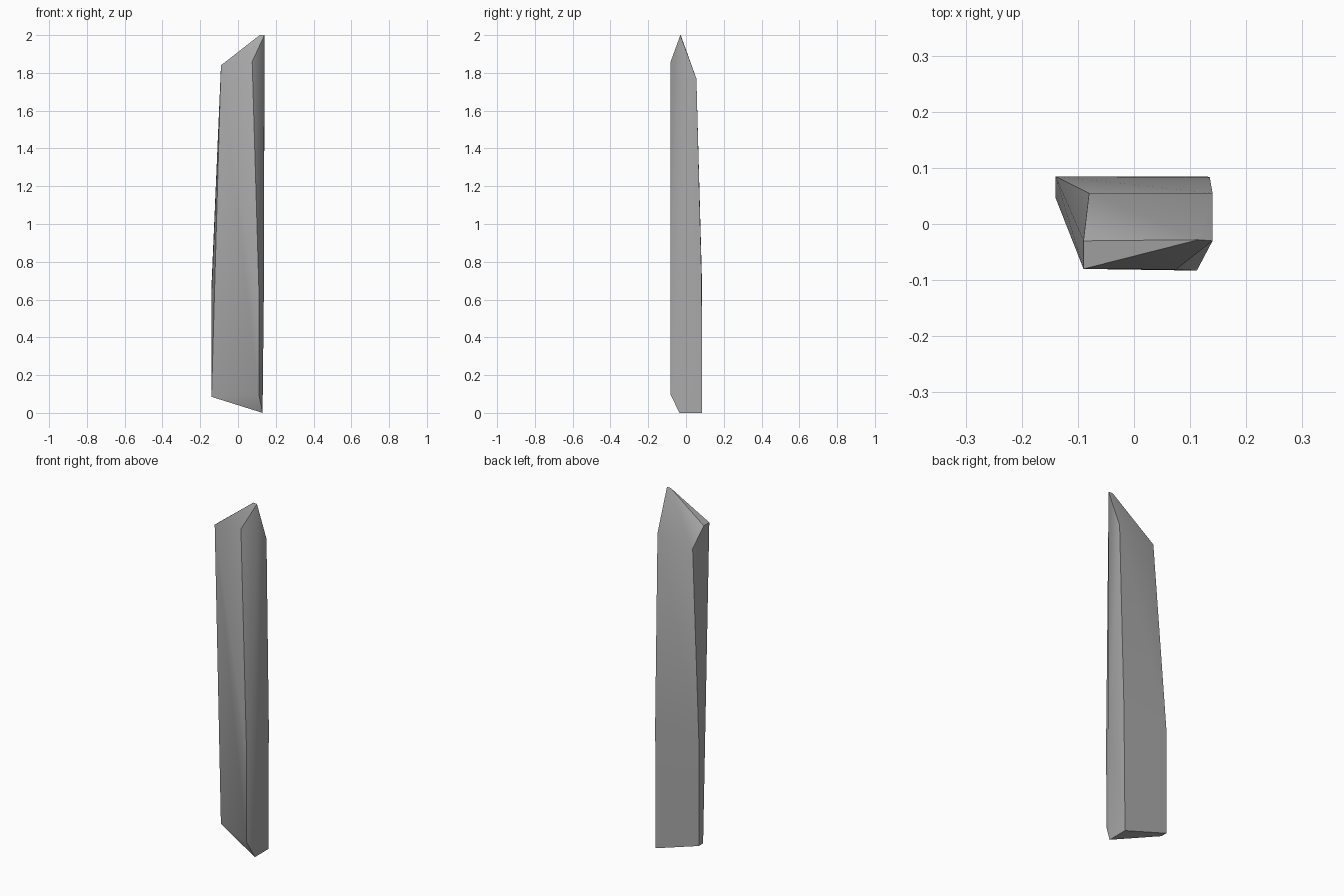
import bpy
import bmesh
import math

cube = bpy.data.objects.get("Cube")
if cube:
    bpy.data.objects.remove(cube, do_unlink=True)

# Stone material
stone = bpy.data.materials.new("grey_stone")
stone.use_nodes = True
grey = (0.4, 0.4, 0.4, 1.0)
stone.diffuse_color = grey
bsdf = next(n for n in stone.node_tree.nodes if n.type == "BSDF_PRINCIPLED")
bsdf.inputs["Base Color"].default_value = grey
bsdf.inputs["Roughness"].default_value = 0.8

# Corner rings: back left side, front left side, front ridge, side ridge, back corner
foot = [(-.14, .085, .085), (-.14, .047, .085), (.11, -.083, .1),
        (.13, -.035, 0), (.13, .085, 0)]
waist = [(-.14, .085, .68), (-.14, .047, .62), (.112, -.083, .6),
         (.137, -.033, .65), (.135, .083, .7)]
shoulder = [(-.08, .055, 1.74), (-.09, -.08, 1.84), (.075, -.081, 1.86),
            (.14, -.03, 2), (.14, .055, 1.77)]
# Sloping top ridge
ridge = [(-.09, -.03, 1.84), (.115, -.028, 2)]

# Chiselled faces stretched over the corners
bm = bmesh.new()
for corner in foot + waist + shoulder + ridge:
    bm.verts.new(corner)
hull = bmesh.ops.convex_hull(bm, input=bm.verts[:])
loose = [v for v in bm.verts if not v.link_faces]
bmesh.ops.delete(bm, geom=loose, context="VERTS")
bmesh.ops.dissolve_limit(bm, angle_limit=math.radians(0.5),
                         verts=bm.verts[:], edges=bm.edges[:])
bmesh.ops.recalc_face_normals(bm, faces=bm.faces[:])
mesh = bpy.data.meshes.new("stone_shard")
bm.to_mesh(mesh)
bm.free()
mesh.materials.append(stone)

shard = bpy.data.objects.new("stone_shard", mesh)
bpy.context.collection.objects.link(shard)
bpy.ops.object.select_all(action="DESELECT")
shard.select_set(True)
bpy.context.view_layer.objects.active = shard
bpy.ops.object.shade_smooth_by_angle(angle=math.radians(30))
